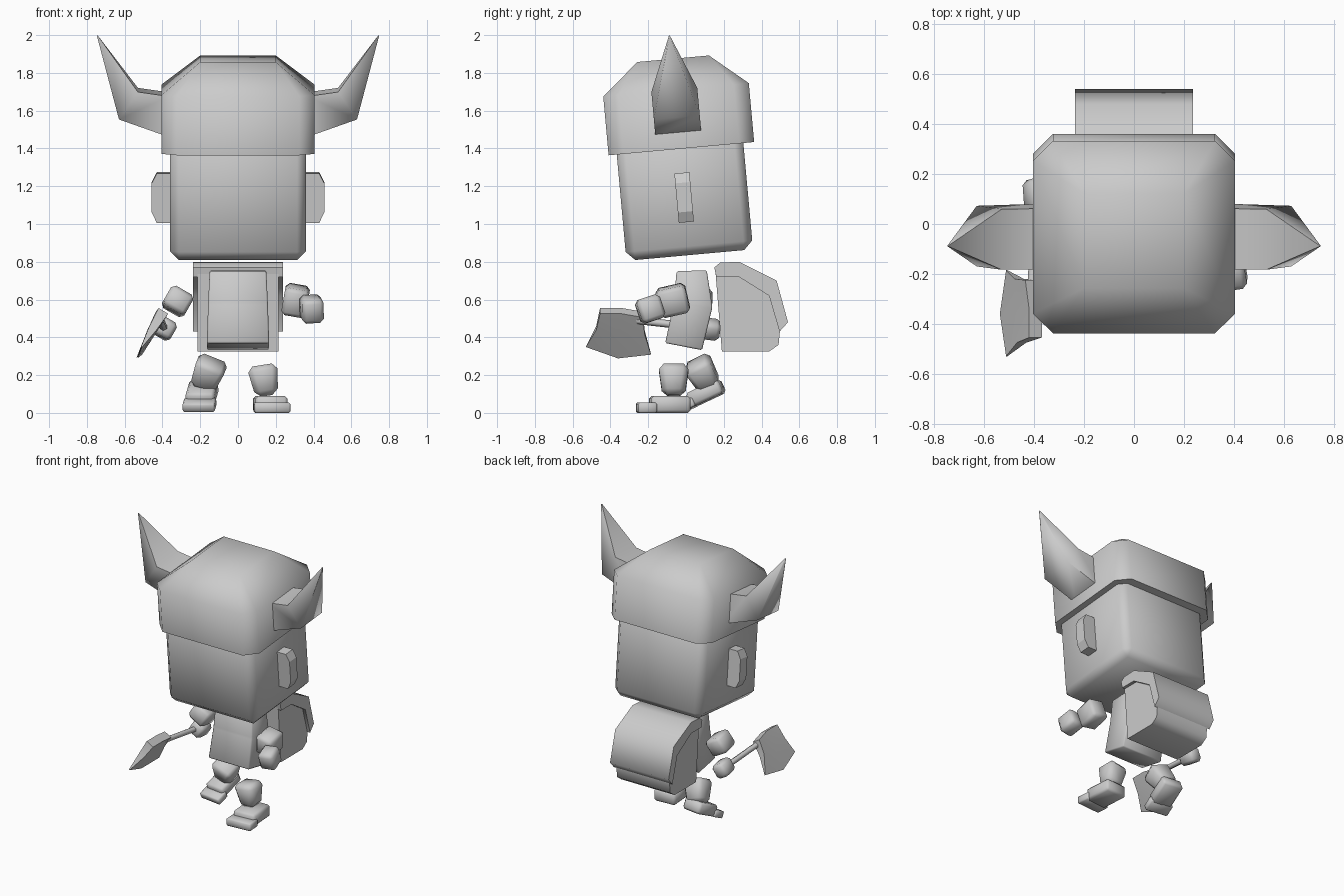
import bpy
import bmesh
from math import radians
from mathutils import Matrix, Vector, Euler

cube = bpy.data.objects.get("Cube")
if cube:
    bpy.data.objects.remove(cube, do_unlink=True)

grey = bpy.data.materials.new("plain_grey")
grey.use_nodes = True
grey.diffuse_color = (0.6, 0.6, 0.6, 1)
grey.node_tree.nodes["Principled BSDF"].inputs["Base Color"].default_value = (0.6, 0.6, 0.6, 1)


def place(loc=(0, 0, 0), rot=(0, 0, 0)):
    angles = Euler([radians(a) for a in rot])
    return Matrix.Translation(loc) @ angles.to_matrix().to_4x4()


def finish(name, bm, matrix=None, bevel=0, angle=60):
    """Bevel, place, shade and colour one part."""
    if bevel:
        bmesh.ops.bevel(bm, geom=bm.edges[:], offset=bevel, segments=1, affect='EDGES')
    bmesh.ops.remove_doubles(bm, verts=bm.verts[:], dist=0.0005)
    bmesh.ops.recalc_face_normals(bm, faces=bm.faces[:])
    mesh = bpy.data.meshes.new(name)
    bm.to_mesh(mesh)
    bm.free()
    mesh.materials.append(grey)
    obj = bpy.data.objects.new(name, mesh)
    bpy.context.collection.objects.link(obj)
    if matrix:
        obj.matrix_world = matrix
    bpy.ops.object.select_all(action='DESELECT')
    obj.select_set(True)
    bpy.context.view_layer.objects.active = obj
    bpy.ops.object.shade_smooth_by_angle(angle=radians(angle))
    return obj


def loft(name, rings, matrix=None, bevel=0, angle=60):
    """Skin equal rings of points and cap both ends."""
    bm = bmesh.new()
    rows = [[bm.verts.new(p) for p in ring] for ring in rings]
    n = len(rows[0])
    for a, b in zip(rows, rows[1:]):
        for i in range(n):
            j = (i + 1) % n
            bm.faces.new((a[i], a[j], b[j], b[i]))
    bm.faces.new(rows[0])
    bm.faces.new(rows[-1])
    return finish(name, bm, matrix, bevel, angle)


def block(name, size, matrix, bevel=0.02, taper=1.0):
    """Bevelled box whose lower end is scaled by taper."""
    bm = bmesh.new()
    bmesh.ops.create_cube(bm, size=1)
    for v in bm.verts:
        k = taper if v.co.z < 0 else 1
        v.co = (v.co.x * size[0] * k, v.co.y * size[1] * k, v.co.z * size[2])
    return finish(name, bm, matrix, bevel)


def octagon(hx, hy, cut, z):
    corners = [(hx, hy - cut), (hx - cut, hy), (cut - hx, hy), (-hx, hy - cut),
               (-hx, cut - hy), (cut - hx, -hy), (hx - cut, -hy), (hx, cut - hy)]
    return [(x, y, z) for x, y in corners]


def side_prism(name, profile, half, bevel=0):
    """Extrude a y-z outline across x."""
    return loft(name, [[(x, y, z) for y, z in profile] for x in (-half, half)], None, bevel)


# Head and helmet share one backward-leaning frame
tilt = place((0, 0, 1.13), (5.2, 0, 0))
block("head", (0.72, 0.673, 0.70), tilt @ place((0, -0.007, 0.055)), bevel=0.047)
loft("helmet", [octagon(0.405, 0.387, 0.08, 0.27),
                octagon(0.405, 0.387, 0.08, 0.583),
                octagon(0.20, 0.19, 0, 0.748)], tilt)

# Horns and ears
for s, side in ((1, "left"), (-1, "right")):
    horn = []
    for low, high, half in (((0.37, 0.345), (0.37, 0.56), 0.122),
                            ((0.63, 0.437), (0.53, 0.583), 0.122),
                            ((0.747, 0.87), (0.743, 0.873), 0.002)):
        horn.append([(s * low[0], -0.009 - half, low[1]), (s * low[0], -0.009 + half, low[1]),
                     (s * high[0], -0.009 + half, high[1]), (s * high[0], -0.009 - half, high[1])])
    loft(side + "_horn", horn, tilt, angle=80)
    outline = [(0.34, 0.142), (0.43, 0.142), (0.457, 0.09),
               (0.457, -0.065), (0.43, -0.12), (0.34, -0.12)]
    loft(side + "_ear", [[(s * x, y, z) for x, z in outline] for y in (-0.049, 0.031)],
         tilt, angle=20)

# Torso
loft("torso", [[(-h, y0, z0), (h, y0, z0), (h, y1, z1), (-h, y1, z1)]
               for h, y0, z0, y1, z1 in ((0.15, -0.05, 0.75, 0.11, 0.755),
                                         (0.158, -0.065, 0.58, 0.14, 0.56),
                                         (0.165, -0.11, 0.37, 0.085, 0.332))], bevel=0.008)

# Backpack with overhanging flap
side_prism("backpack", [(0.155, 0.76), (0.19, 0.325), (0.44, 0.325), (0.49, 0.36),
                        (0.50, 0.46), (0.45, 0.68), (0.28, 0.77)], 0.215)
side_prism("backpack_flap", [(0.15, 0.77), (0.18, 0.795), (0.28, 0.80), (0.48, 0.70),
                             (0.54, 0.48), (0.495, 0.43), (0.44, 0.62), (0.28, 0.72),
                             (0.16, 0.72)], 0.237)

# Arms
block("left_upper_arm", (0.13, 0.16, 0.15), place((0.305, -0.07, 0.595), (13, 10, 0)))
block("left_hand", (0.115, 0.13, 0.13), place((0.39, -0.19, 0.55), (18, -4, 8)))
block("right_upper_arm", (0.135, 0.15, 0.12), place((-0.32, 0.06, 0.59), (-10, 30, 0)))
block("right_hand", (0.10, 0.13, 0.10), place((-0.385, 0.115, 0.445), (-8, 30, 0)))

# Axe handle runs from the right hand to the blade
start, end = Vector((-0.39, 0.14, 0.445)), Vector((-0.41, -0.26, 0.49))
bm = bmesh.new()
bmesh.ops.create_cone(bm, cap_ends=True, segments=6, radius1=0.02, radius2=0.02,
                      depth=(end - start).length)
turn = (end - start).to_track_quat('Z', 'Y').to_matrix().to_4x4()
finish("axe_handle", bm, Matrix.Translation((start + end) / 2) @ turn, angle=65)

# Axe blade, thinning towards a flared lower edge
rows = [([(-0.395, -0.455, 0.54), (-0.395, -0.34, 0.54), (-0.41, -0.225, 0.52)], 0.03),
        ([(-0.45, -0.475, 0.45), (-0.455, -0.35, 0.43), (-0.46, -0.22, 0.43)], 0.022),
        ([(-0.51, -0.53, 0.35), (-0.535, -0.36, 0.29), (-0.51, -0.185, 0.31)], 0.003)]
rings = []
for points, half in rows:
    shift = Vector((0.85, 0, -0.5)) * half
    rings.append([Vector(p) + shift for p in points] + [Vector(p) - shift for p in reversed(points)])
loft("axe_blade", rings)

# Legs and feet: the left steps forward, the right pushes off its toe
block("left_leg", (0.165, 0.165, 0.165), place((0.14, -0.065, 0.172), (0, -9, 0)), 0.03, 0.72)
block("right_leg", (0.165, 0.15, 0.16), place((-0.16, 0.09, 0.205), (28, 22, 0)), 0.025, 0.8)
for side, frame, k in (("left", place((0.172, -0.1, 0), (0, 0, 4)), 1.0),
                       ("right", place((-0.19, 0.11, 0.062), (25, 0, -8)), 0.9)):
    block(side + "_foot", (0.17 * k, 0.21 * k, 0.09 * k),
          frame @ place((0, 0.015 * k, 0.045 * k)), 0.015)
    block(side + "_toe", (0.19 * k, 0.10 * k, 0.055 * k),
          frame @ place((0, -0.11 * k, 0.0275 * k)), 0.008)
